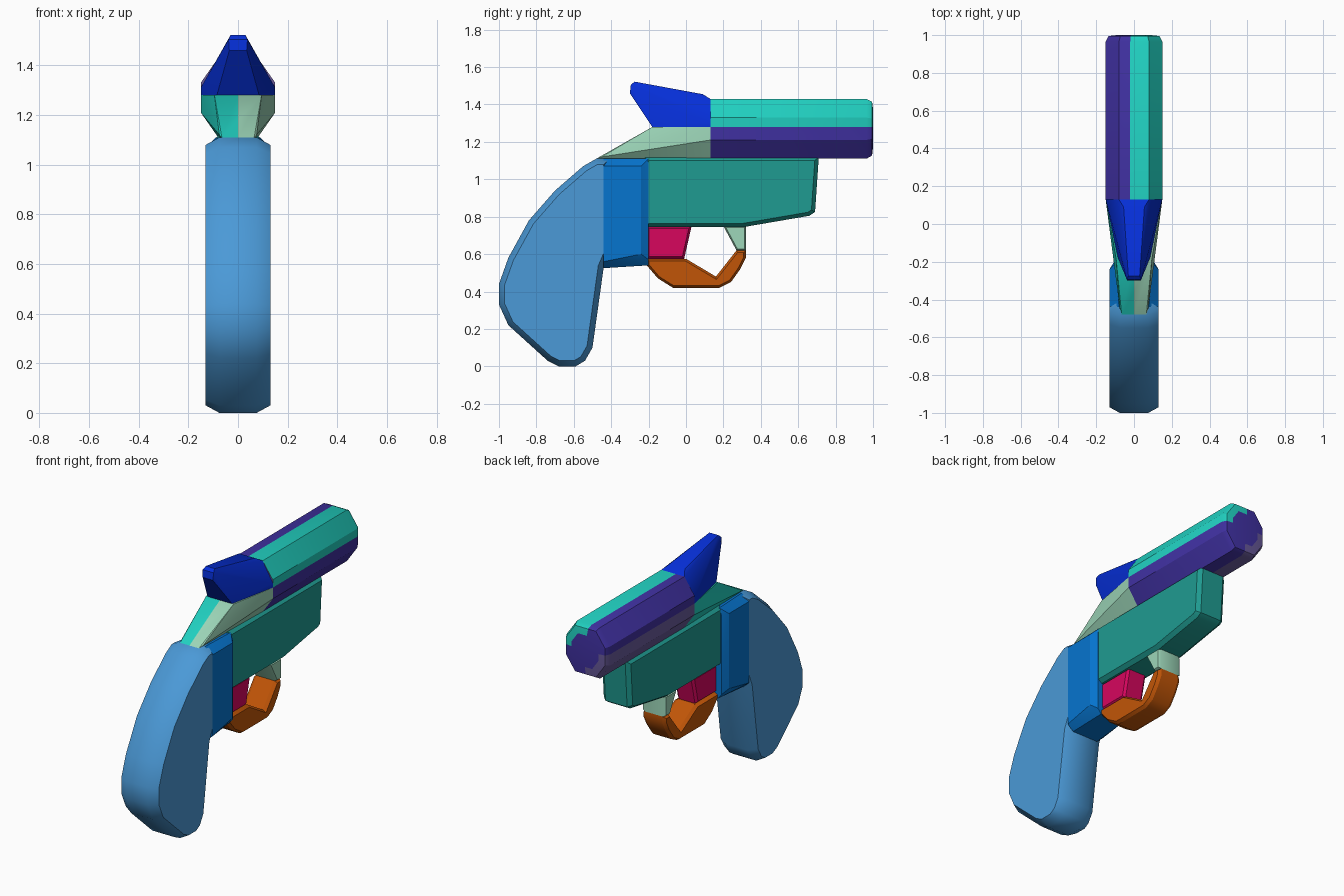
import bpy, bmesh, math
from mathutils import Vector

if "Cube" in bpy.data.objects:
    bpy.data.objects.remove(bpy.data.objects["Cube"])


def material(name, r, g, b):
    m = bpy.data.materials.new(name)
    m.use_nodes = True
    col = [(c / 255) ** 2.2 for c in (r, g, b)] + [1]
    m.diffuse_color = col
    m.node_tree.nodes["Principled BSDF"].inputs["Base Color"].default_value = col
    return m


turquoise = material("turquoise", 38, 208, 192)
purple = material("purple", 66, 52, 160)
mauve = material("mauve", 104, 90, 152)
pale_green = material("pale green", 156, 214, 184)
teal = material("teal", 36, 154, 144)
royal_blue = material("royal blue", 14, 50, 214)
mid_blue = material("mid blue", 14, 116, 206)
grip_blue = material("grip blue", 76, 152, 214)
magenta = material("magenta", 214, 14, 94)
orange = material("orange", 192, 86, 16)


def finish(name, bm, mats, rule=None, angle=30):
    """Turn a bmesh into an object, colouring faces by an optional rule."""
    bmesh.ops.recalc_face_normals(bm, faces=bm.faces)
    if rule:
        for f in bm.faces:
            f.material_index = rule(f.calc_center_median())
    me = bpy.data.meshes.new(name)
    bm.to_mesh(me)
    bm.free()
    for m in mats:
        me.materials.append(m)
    ob = bpy.data.objects.new(name, me)
    bpy.context.collection.objects.link(ob)
    bpy.ops.object.select_all(action="DESELECT")
    ob.select_set(True)
    bpy.context.view_layer.objects.active = ob
    bpy.ops.object.shade_smooth_by_angle(angle=math.radians(angle))
    return ob


def loft(rings):
    """Skin a list of equal-length rings and cap both ends."""
    bm = bmesh.new()
    vs = [[bm.verts.new(p) for p in ring] for ring in rings]
    n = len(vs[0])
    for a, b in zip(vs, vs[1:]):
        for i in range(n):
            j = (i + 1) % n
            bm.faces.new((a[i], a[j], b[j], b[i]))
    bm.faces.new(vs[0])
    bm.faces.new(vs[-1])
    return bm


def inset(profile, d):
    """Move a closed outline inward by d."""
    pts = [Vector(p) for p in profile]
    n = len(pts)
    area = sum(pts[i - 1].x * pts[i].y - pts[i].x * pts[i - 1].y for i in range(n))
    s = 1 if area > 0 else -1
    out = []
    for i, p in enumerate(pts):
        e1 = (p - pts[i - 1]).normalized()
        e2 = (pts[(i + 1) % n] - p).normalized()
        n1, n2 = Vector((-e1.y, e1.x)) * s, Vector((-e2.y, e2.x)) * s
        out.append(p + (n1 + n2) / max(1 + n1.dot(n2), 0.5) * d)
    return out


def plate(name, profile, half, edge, d, mat):
    """Side outline extruded across x with chamfered rims."""
    small = inset(profile, d)
    layers = [(-half, small), (edge - half, profile), (half - edge, profile), (half, small)]
    return finish(name, loft([[(x, p[0], p[1]) for p in ring] for x, ring in layers]), [mat])


def hull(points):
    """Convex body from points mirrored across x."""
    bm = bmesh.new()
    for x, y, z in points:
        for s in (-1, 1):
            bm.verts.new((s * x, y, z))
    res = bmesh.ops.convex_hull(bm, input=bm.verts)
    junk = [v for v in res["geom_interior"] if isinstance(v, bmesh.types.BMVert)]
    bmesh.ops.delete(bm, geom=junk, context="VERTS")
    return bm


# Barrel with a rounded muzzle, coloured by quadrant
section = [(-.02, 1.43), (.08, 1.43), (.15, 1.33), (.15, 1.28), (.15, 1.21), (.08, 1.11),
           (0, 1.11), (-.08, 1.11), (-.15, 1.21), (-.15, 1.28), (-.15, 1.33), (-.08, 1.43)]
rings = [[(x * s, y, 1.28 + (z - 1.28) * s) for x, z in section]
         for y, s in ((.13, 1), (.965, 1), (.995, .9), (1, .62))]


def barrel_colour(c):
    if c.y > .999:
        return 1
    if c.z > 1.28:
        return 0 if c.x > -.02 else 1
    return 1 if c.x > 0 else 2


finish("barrel", loft(rings), [turquoise, purple, mauve], barrel_colour)

# Tapered frame behind the barrel, two-tone about the middle
frame = hull([(.15, .13, 1.28), (.15, .13, 1.21), (.08, .13, 1.11),
              (.095, -.18, 1.28), (.075, -.45, 1.12), (.065, -.48, 1.11)])
bmesh.ops.bisect_plane(frame, geom=frame.verts[:] + frame.edges[:] + frame.faces[:],
                       plane_co=(0, 0, 0), plane_no=(1, 0, 0))
finish("rear_frame", frame, [turquoise, pale_green], lambda c: int(c.x > 0))

# Hammer flaring into the barrel
finish("hammer", hull([(.15, .13, 1.28), (.15, .13, 1.31), (.08, .13, 1.43), (.055, .09, 1.455),
                       (.03, -.275, 1.522), (.038, -.295, 1.505), (.035, -.3, 1.46),
                       (.085, -.18, 1.28)]), [royal_blue])

# Receiver under the barrel
plate("receiver", [(-.22, .745), (.31, .745), (.66, .805), (.69, .825), (.71, 1.12), (-.22, 1.12)],
      .1, .025, .02, teal)

# Collar between receiver and grip
finish("collar", hull([(.08, -.44, 1.11), (.13, -.44, 1.07), (.13, -.44, .56), (.09, -.44, .525),
                       (.13, -.24, 1.07), (.13, -.24, .6), (.09, -.2, 1.11), (.105, -.2, 1.07),
                       (.105, -.2, .57), (.08, -.2, .54)]), [mid_blue])

# Curved grip
plate("grip", [(-.48, 1.11), (-.41, 1.11), (-.41, .6), (-.44, .53), (-.5, .1), (-.54, .03),
               (-.59, 0), (-.68, 0), (-.74, .03), (-.95, .22), (-1, .33), (-1, .44), (-.95, .58),
               (-.84, .78), (-.7, .94), (-.55, 1.07)], .13, .055, .03, grip_blue)

# Trigger and its guard
plate("trigger", [(-.21, .575), (-.01, .575), (.03, .75), (-.21, .75)], .07, .015, .012, magenta)
plate("trigger_guard", [(-.21, .575), (-.21, .54), (-.15, .47), (-.07, .42), (.18, .42), (.24, .45),
                        (.29, .52), (.32, .58), (.32, .62), (.27, .62), (.16, .48), (0, .575)],
      .08, .02, .012, orange)
plate("guard_post", [(.2, .75), (.27, .62), (.32, .62), (.32, .75)], .08, .015, .008, pale_green)
